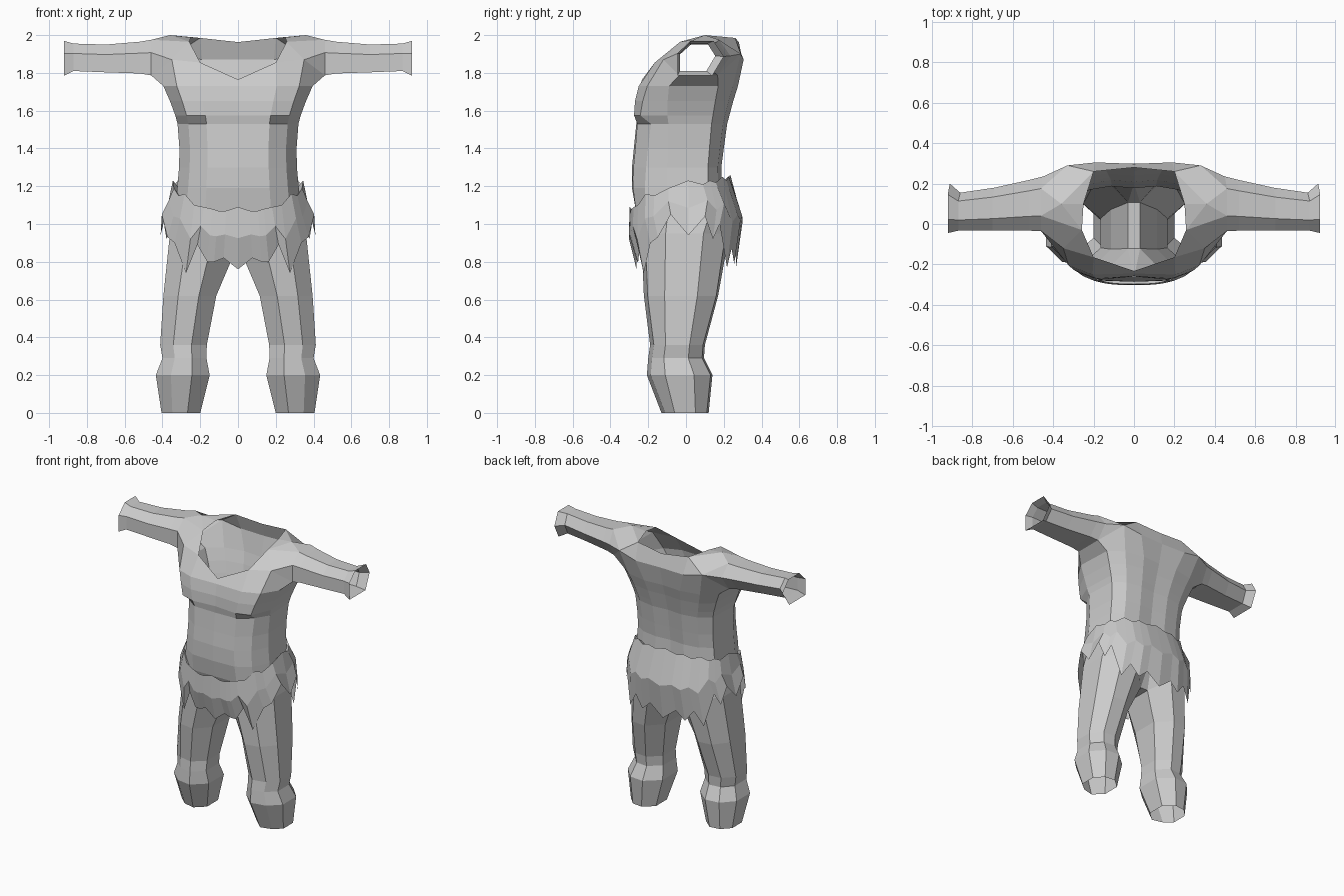
import bpy
import bmesh
from math import sin, cos, radians

if "Cube" in bpy.data.objects:
    bpy.data.objects.remove(bpy.data.objects["Cube"])


def finish(name, bm):
    """Turn a half mesh into a mirrored, flat shaded object."""
    bmesh.ops.recalc_face_normals(bm, faces=bm.faces)
    me = bpy.data.meshes.new(name)
    bm.to_mesh(me)
    bm.free()
    ob = bpy.data.objects.new(name, me)
    bpy.context.collection.objects.link(ob)
    mod = ob.modifiers.new("mirror", 'MIRROR')
    mod.use_clip = True
    mod.merge_threshold = 0.001
    return ob


def add_ring(bm, pts):
    return [bm.verts.new(p) for p in pts]


def loft(bm, a, b, closed):
    n = len(a)
    for i in range(n if closed else n - 1):
        j = (i + 1) % n
        bm.faces.new((a[i], a[j], b[j], b[i]))


def torso_pts(z, w, yf, yb, dent, f2):
    # half ring from front centre round the side to back centre
    return [(0, yf + dent, z), (.52 * w, yf, z), (.82 * w, yf * f2, z),
            (w, yf * .36, z), (.97 * w, yb * .62, z), (.72 * w, yb * .9, z),
            (.36 * w, yb, z), (0, yb - .01, z)]


def leg_pts(z, xi, xo, yf, yb, drop=0):
    w, d = xo - xi, yb - yf
    return [(xi, yf + .25 * d, z - drop), (xi + .33 * w, yf, z - drop * .4),
            (xi + .72 * w, yf + .02, z), (xo, yf + .28 * d, z),
            (xo, yf + .72 * d, z), (xi + .72 * w, yb - .01, z),
            (xi + .35 * w, yb, z - drop * .4), (xi, yf + .75 * d, z - drop)]


def arm_pts(x, yf, yb, zb, zt):
    d, h = yb - yf, zt - zb
    return [(x, yf, zb), (x, yf, zb + .64 * h), (x, yf + .28 * d, zt),
            (x, yf + .78 * d, zt), (x - .01, yb, zb + .55 * h),
            (x, yf + .75 * d, zb)]


# Body: torso, legs and arms as one open shell
bm = bmesh.new()
torso = [(1.73, .395, -.25, .275, .005, .82), (1.65, .36, -.27, .25, .012, .85),
         (1.575, .332, -.275, .23, .015, .88), (1.53, .32, -.258, .218, -.005, .72),
         (1.40, .31, -.268, .2, -.008, .75), (1.30, .312, -.278, .187, -.008, .76),
         (1.19, .322, -.28, .19, -.006, .78), (1.07, .335, -.265, .21, 0, .8)]
rings = [add_ring(bm, torso_pts(*t)) for t in torso]
for a, b in zip(rings, rings[1:]):
    loft(bm, a, b, False)
top, hip = rings[0], rings[-1]

legs = [(.95, .03, .36, -.235, .22, .13), (.62, .115, .395, -.223, .17),
        (.36, .165, .412, -.19, .10), (.29, .167, .40, -.2, .095),
        (.2, .15, .435, -.207, .14), (0, .2, .405, -.13, .12)]
leg_rings = [add_ring(bm, leg_pts(*l)) for l in legs]
loft(bm, hip, leg_rings[0], False)
for a, b in zip(leg_rings, leg_rings[1:]):
    loft(bm, a, b, True)

# Crotch strip between the legs
f, b = leg_rings[0][0], leg_rings[0][7]
c0 = bm.verts.new((0, f.co.y, f.co.z))
c1 = bm.verts.new((0, b.co.y, b.co.z))
bm.faces.new((f, b, c1, c0))
bm.faces.new((hip[0], f, c0))
bm.faces.new((hip[7], c1, b))

# Arms
arms = [(.46, -.035, .235, 1.787, 1.975), (.52, -.033, .22, 1.797, 1.965),
        (.7, -.033, .18, 1.803, 1.95), (.87, -.033, .155, 1.81, 1.955),
        (.922, -.045, .2, 1.785, 1.97)]
arm_rings = [add_ring(bm, arm_pts(*a)) for a in arms]
for a, b in zip(arm_rings, arm_rings[1:]):
    loft(bm, a, b, True)

# Shoulders, upper chest and neckline
P = dict(zip("F0 F1 F2 S1 S2 B2 B1 B0".split(), top))
P.update(zip("FB FT TF TB BK BB".split(), arm_rings[0]))
extra = {"N0": (0, -.232, 1.765), "N1": (.2, -.165, 1.855),
         "N2": (.258, -.03, 1.965), "N3": (.25, .1, 1.988),
         "N4": (.2, .26, 1.985), "N5": (0, .28, 1.963),
         "D1": (.35, -.12, 1.87), "D2": (.33, .29, 1.9),
         "T1": (.36, .1, 2.0), "C0": (0, .298, 1.87), "C1": (.19, .305, 1.87)}
for k, co in extra.items():
    P[k] = bm.verts.new(co)
faces = """F0 F1 N1 N0,F1 F2 D1 N1,F2 S1 FB D1,D1 FB FT,N1 D1 N2,D1 FT TF N2,
N2 TF T1,N2 T1 N3,N3 T1 N4,T1 TF TB,T1 TB D2 N4,D2 TB BK,D2 BK BB,
B2 D2 BB S2,S1 S2 BB FB,B1 C1 D2 B2,C1 N4 D2,B0 C0 C1 B1,C0 N5 N4 C1"""
for row in faces.replace("\n", "").split(","):
    bm.faces.new([P[k] for k in row.split()])
finish("body", bm)


# Ragged loincloth: angle from the front, top height, hem height
def oval(ang, a, yf, yb, z):
    s, c = sin(radians(ang)), cos(radians(ang))
    x = 0 if ang in (0, 180) else a * s ** .75
    return (x, (yf if c > 0 else yb) * abs(c) ** .75, z)


columns = [(0, 1.09, .76), (6, 1.07, .82), (12, 1.07, .80), (17, 1.08, .80),
           (25, 1.09, .89), (36, 1.10, .74), (50, 1.16, .90), (62, 1.15, .93),
           (78, 1.19, 1.05), (91, 1.23, .94), (106, 1.21, 1.04),
           (116, 1.23, .92), (126, 1.22, 1.0), (140, 1.25, .77),
           (152, 1.23, .87), (162, 1.25, .79), (171, 1.24, .85), (180, 1.26, .77)]
bm = bmesh.new()
strips = []
for ang, zt, zh in columns:
    zm = zh + .5 * (zt - zh)
    strips.append(add_ring(bm, [
        oval(ang, .32, -.275, .2, zt - .03),
        oval(ang, .345, -.298, .235, zt),
        oval(ang, .375, -.303, .3, zm),
        oval(ang, .41, -.262, .265, zh)]))
for a, b in zip(strips, strips[1:]):
    loft(bm, a, b, False)
finish("loincloth", bm)
